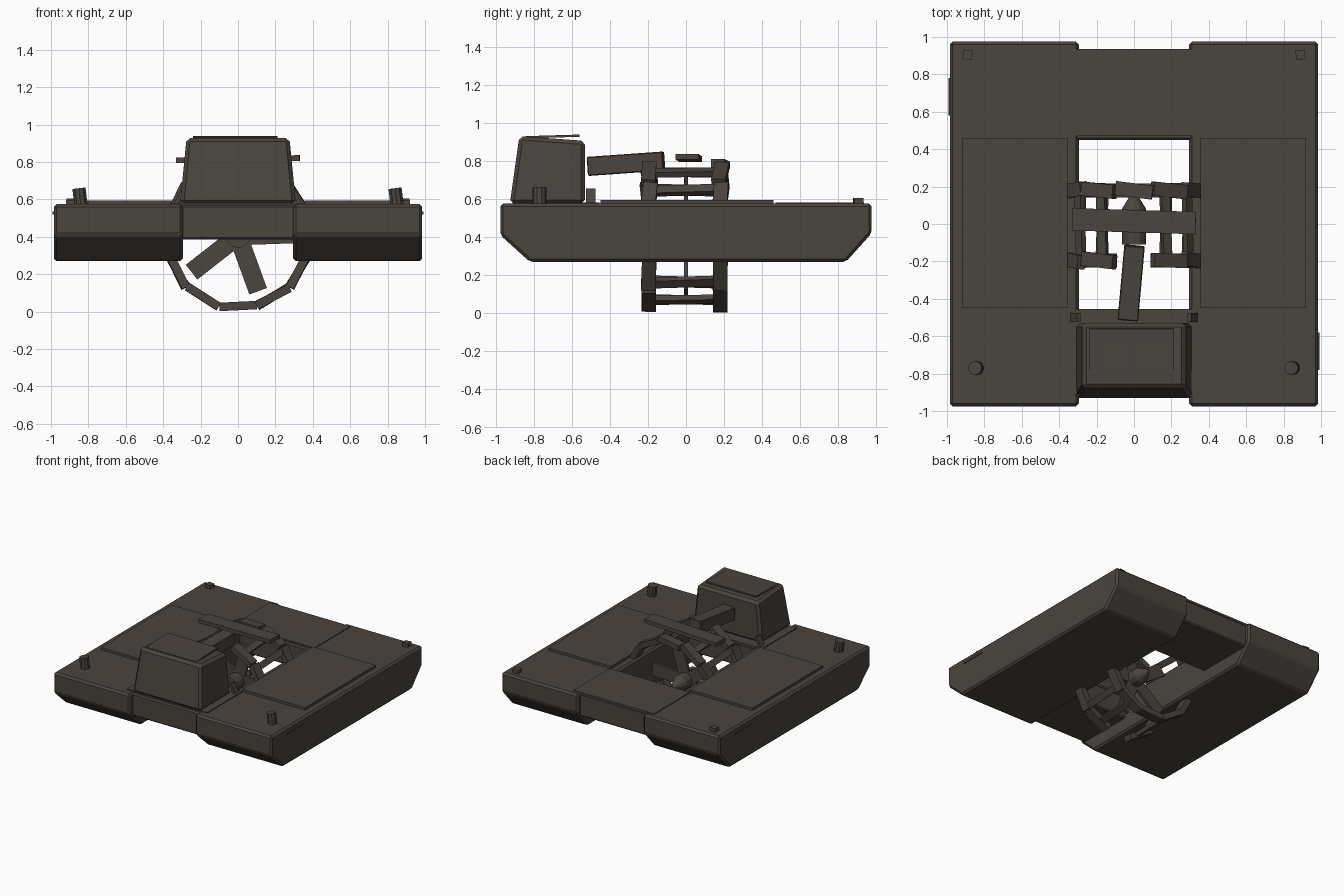
import bpy, bmesh, math, random
from mathutils import Matrix, Vector

random.seed(4)
old = bpy.data.objects.get("Cube")
if old:
    bpy.data.objects.remove(old, do_unlink=True)

paint = bpy.data.materials.new("dark brown metal")
paint.use_nodes = True
colour = (0.068, 0.058, 0.048, 1)
paint.diffuse_color = colour
paint.node_tree.nodes["Principled BSDF"].inputs["Base Color"].default_value = colour


def finish(name, bm, bevel=0):
    bmesh.ops.recalc_face_normals(bm, faces=bm.faces)
    mesh = bpy.data.meshes.new(name)
    bm.to_mesh(mesh)
    bm.free()
    mesh.materials.append(paint)
    obj = bpy.data.objects.new(name, mesh)
    bpy.context.collection.objects.link(obj)
    if bevel:
        mod = obj.modifiers.new("edge", "BEVEL")
        mod.width, mod.segments = bevel, 1
    return obj


def box(name, centre, size, rot=(0, 0, 0), bevel=0):
    bm = bmesh.new()
    bmesh.ops.create_cube(bm, size=1, matrix=Matrix.Diagonal((*size, 1)))
    obj = finish(name, bm, bevel)
    obj.location, obj.rotation_euler = centre, rot
    return obj


def span(name, x, y, z, bevel=0):
    pairs = (x, y, z)
    return box(name, [(a + b) / 2 for a, b in pairs], [b - a for a, b in pairs], bevel=bevel)


def cone(name, centre, r1, r2, depth, sides, rot=(0, 0, 0)):
    bm = bmesh.new()
    bmesh.ops.create_cone(bm, cap_ends=True, segments=sides, radius1=r1, radius2=r2, depth=depth)
    obj = finish(name, bm)
    obj.location, obj.rotation_euler = centre, rot
    return obj


def extrude_side(name, profile, x0, x1, bevel):
    bm = bmesh.new()
    face = bm.faces.new([bm.verts.new((x0, y, z)) for y, z in profile])
    new = bmesh.ops.extrude_face_region(bm, geom=[face])["geom"]
    bmesh.ops.translate(bm, vec=(x1 - x0, 0, 0),
                        verts=[v for v in new if isinstance(v, bmesh.types.BMVert)])
    return finish(name, bm, bevel)


# Twin hulls with raked ends, deck plates, side strips and posts
hull = [(-0.975, 0.575), (-0.975, 0.41), (-0.82, 0.27), (0.84, 0.27), (0.975, 0.42), (0.975, 0.575)]
for side, s in (("left", 1), ("right", -1)):
    extrude_side(side + "_hull", hull, s * 0.295, s * 0.985, 0.015)
    span(side + "_deck_plate", sorted((s * 0.355, s * 0.92)), (-0.45, 0.46), (0.57, 0.595))
    span(side + "_hull_strip", sorted((s * 0.98, s * 0.992)),
         sorted((-s * 0.78, -s * 0.58)), (0.52, 0.535))
    cone(side + "_front_post", (s * 0.845, -0.77, 0.615), 0.037, 0.037, 0.09, 10, (0, -0.12, 0))
    box(side + "_rear_block", (s * 0.89, 0.905, 0.585), (0.05, 0.05, 0.04), (0, 0, s * 0.1))

# Cross decks joining the hulls around the open well
for end, y in (("front", (-0.93, -0.455)), ("rear", (0.45, 0.935))):
    span(end + "_cross_deck", (-0.32, 0.32), y, (0.385, 0.57), 0.01)
    span(end + "_deck_overlay", (-0.365, 0.36), (y[0] + 0.02, y[1]), (0.565, 0.582))

# Tapered cabin with roof panel and side gussets
bm = bmesh.new()
bmesh.ops.create_cube(bm, size=1)
for v in bm.verts:
    top, back = v.co.z > 0, v.co.y > 0
    v.co.x = math.copysign(0.275 if top else 0.31, v.co.x)
    v.co.y = -0.53 if back else (-0.875 if top else -0.925)
    v.co.z = (0.905 if back else 0.93) if top else 0.575
finish("cabin", bm, 0.02)
box("cabin_roof_panel", (-0.015, -0.7, 0.928), (0.45, 0.28, 0.012), (0.03, 0, 0))
for s in (1, -1):
    box("cabin_gusset", (s * 0.315, -0.5, 0.61), (0.02, 0.05, 0.09), (0, -s * 0.45, 0))

# Overhead arm and crossbar
box("overhead_arm", (-0.015, -0.315, 0.785), (0.11, 0.4, 0.1), (0.07, 0, -0.09), 0.005)
box("crossbar", (0, 0.015, 0.815), (0.66, 0.12, 0.03), (0, -0.02, -0.03))

# Wheel of straight segments around the hub
centre = Vector((0, 0, 0.405))
radius, count = 0.375, 12


def around(angle, r, y):
    return centre + Vector((math.cos(angle) * r, y, math.sin(angle) * r))


for rim, y, gaps in (("front", -0.195, (3, 9)), ("rear", 0.18, ())):
    for i in range(count):
        if i in gaps:
            continue
        a = math.tau * i / count
        wobble = random.uniform(-0.08, 0.08)
        box(rim + "_rim_segment", around(a, radius, y), (0.045, 0.075, 0.2),
            (wobble, -a + wobble, wobble))
for s in (1, -1):
    for up in (1, -1):
        for degrees in (40, 63):
            a = math.radians(degrees) * up
            a = a if s > 0 else math.pi - a
            box("rim_strut", around(a, radius, 0), (0.03, 0.38, 0.05), (0.04, -a, 0))

# Hub, nose and fan blades
turn = (math.pi / 2, 0, 0)
cone("hub", centre + Vector((0, -0.015, 0)), 0.065, 0.065, 0.19, 12, turn)
cone("hub_nose", centre + Vector((0, 0.125, 0)), 0.065, 0.01, 0.09, 12, (-math.pi / 2, 0, 0))
for i in range(5):
    a = math.radians(218 + 72 * i)
    box("fan_blade", around(a, 0.17, 0), (0.29, 0.022, 0.1), (0, -a, 0))
